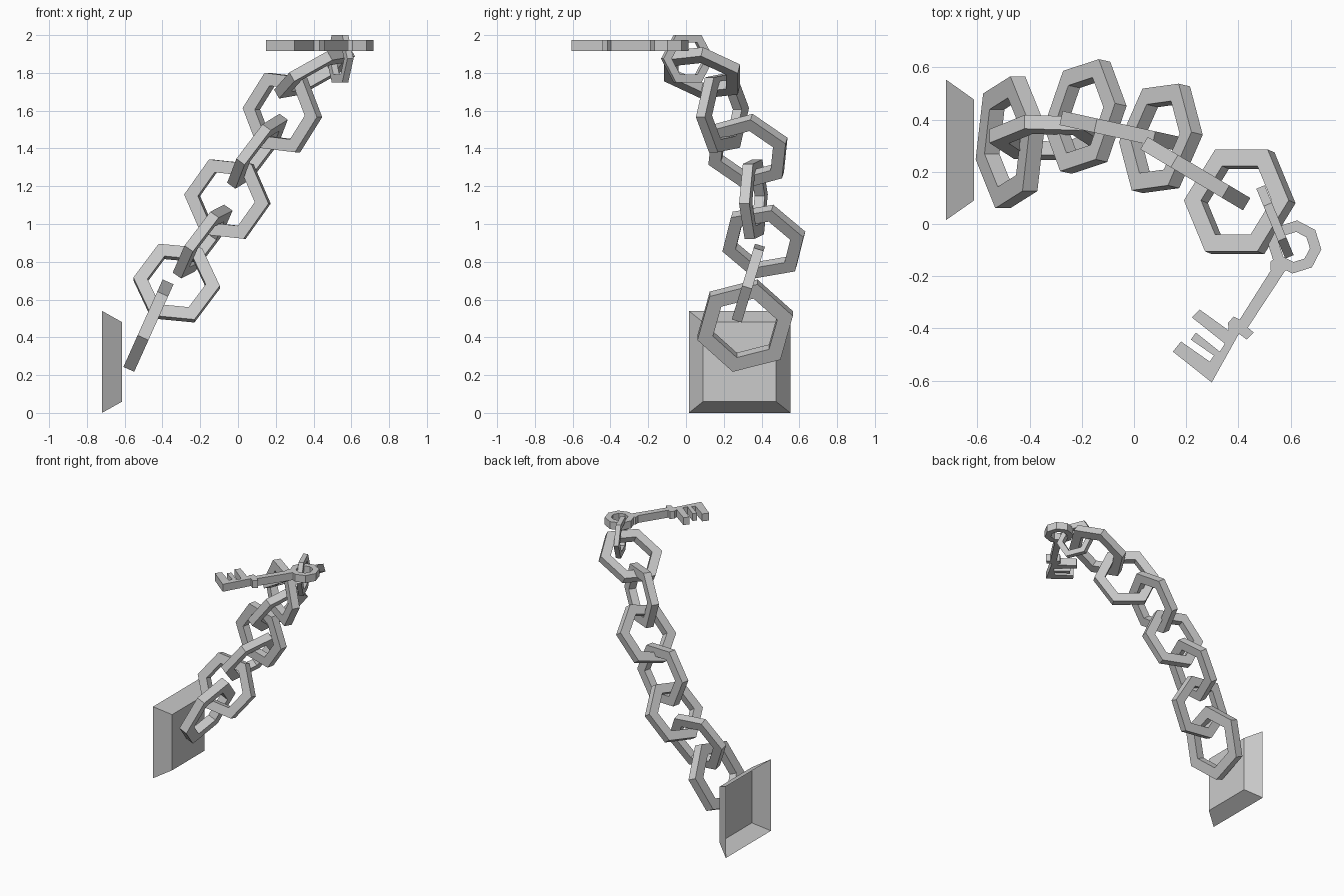
import bpy
from math import cos, sin, pi
from mathutils import Vector


def make(name, verts, faces):
    me = bpy.data.meshes.new(name)
    me.from_pydata([tuple(v) for v in verts], [], faces)
    me.update()
    ob = bpy.data.objects.new(name, me)
    bpy.context.collection.objects.link(ob)
    return ob


def ring(name, centre, normal, corner, outer, inner, thick, sides=6):
    """Flat-sided ring: 'corner' is the direction of one of its corners."""
    c, n = Vector(centre), Vector(normal).normalized()
    u = Vector(corner)
    u = (u - n * u.dot(n)).normalized()
    w = n.cross(u)
    section = [(outer, -1), (outer, 1), (inner, 1), (inner, -1)]
    verts, faces = [], []
    for i in range(sides):
        a = 2 * pi * i / sides
        d = u * cos(a) + w * sin(a)
        verts += [c + d * r + n * (s * thick / 2) for r, s in section]
        j = (i + 1) % sides
        for k in range(4):
            m = (k + 1) % 4
            faces.append((4 * i + k, 4 * j + k, 4 * j + m, 4 * i + m))
    return make(name, verts, faces)


def link(name, centre, normal, corner, scale=1.0):
    return ring(name, centre, normal, corner, 0.23 * scale, 0.155 * scale, 0.055 * scale)


def prism(name, outline, z0, z1):
    k = len(outline)
    verts = [(x, y, z) for z in (z0, z1) for x, y in outline]
    faces = [tuple(range(k))[::-1], tuple(range(k, 2 * k))]
    faces += [(i, (i + 1) % k, k + (i + 1) % k, k + i) for i in range(k)]
    return make(name, verts, faces)


# Wall plate: bevelled square, open at the back
plate = [(-0.72, 0.015, 0), (-0.72, 0.553, 0), (-0.72, 0.553, 0.54), (-0.72, 0.015, 0.54),
         (-0.613, 0.09, 0.06), (-0.613, 0.477, 0.06), (-0.613, 0.477, 0.48), (-0.613, 0.09, 0.48)]
make("wall_plate", plate,
     [(4, 5, 6, 7)] + [(i, (i + 1) % 4, 4 + (i + 1) % 4, 4 + i) for i in range(4)])

# Chain links, from the plate upwards
links = [
    ((-0.474, 0.313, 0.462), (0.912, 0, -0.41), (0.11, 0.964, 0.244), 1.14),
    ((-0.325, 0.33, 0.687), (0, 0.956, -0.293), (0.995, 0, -0.105), 1),
    ((-0.187, 0.412, 0.907), (0.81, -0.18, -0.57), (0.07, 0.203, 0.035), 1),
    ((-0.056, 0.357, 1.132), (0.215, 0.977, 0), (0.972, -0.214, -0.105), 1),
    ((0.103, 0.328, 1.385), (0.79, -0.19, -0.58), (0.09, 0.2, 0.053), 1),
    ((0.235, 0.193, 1.59), (0.51, 0.857, 0), (0.852, -0.507, -0.105), 1),
    ((0.405, 0.085, 1.80), (-0.56, 0.235, 1), (1, 0, 0.56), 1),
    ((0.54, 0.008, 1.875), (0.924, 0.383, 0), (0.383, -0.924, 0), 0.63),
]
for i, (c, n, u, s) in enumerate(links):
    link("key_ring" if s < 0.9 else f"chain_link_{i + 1}", c, n, u, s)

# Key: eight-sided bow, then shaft with collar and teeth
Z0, Z1 = 1.917, 1.973
ring("key_bow", (0.616, -0.088, (Z0 + Z1) / 2), (0, 0, 1), (cos(-0.09), sin(-0.09), 0),
     0.102, 0.058, Z1 - Z0, 8)
outline = [
    (0.298, -0.607), (0.149, -0.489), (0.18, -0.45), (0.29, -0.527), (0.306, -0.504),
    (0.218, -0.443), (0.237, -0.416), (0.329, -0.489), (0.348, -0.458), (0.222, -0.358),
    (0.252, -0.328), (0.363, -0.408), (0.36, -0.378), (0.382, -0.355), (0.405, -0.366),
    (0.524, -0.178), (0.522, -0.144), (0.555, -0.125), (0.595, -0.165), (0.577, -0.182),
    (0.436, -0.397), (0.459, -0.416), (0.432, -0.443), (0.402, -0.42)]
prism("key_shaft", outline[::-1], Z0, Z1)
